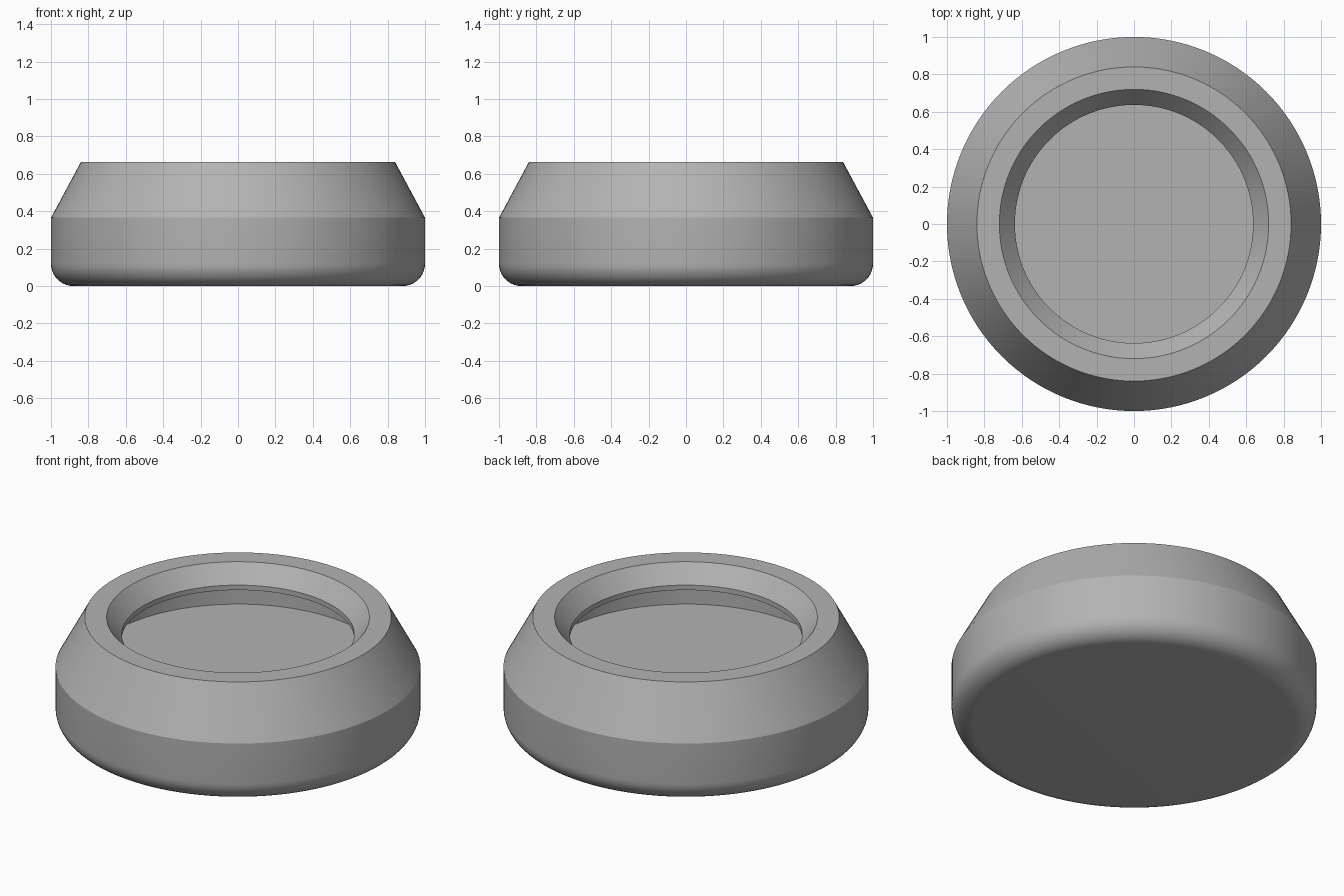
import bpy, bmesh, math

SEGMENTS = 128

# Remove the default object
cube = bpy.data.objects.get("Cube")
if cube:
    bpy.data.objects.remove(cube, do_unlink=True)

# Single plain grey
grey = bpy.data.materials.new("plain grey")
grey.use_nodes = True
colour = (0.45, 0.45, 0.45, 1)
grey.diffuse_color = colour
grey.node_tree.nodes["Principled BSDF"].inputs["Base Color"].default_value = colour


def lathe(name, profile):
    """Spin a (radius, height) profile round the z axis."""
    bm = bmesh.new()
    verts = [bm.verts.new((r, 0, z)) for r, z in profile]
    edges = [bm.edges.new(pair) for pair in zip(verts, verts[1:])]
    bmesh.ops.spin(bm, geom=verts + edges, cent=(0, 0, 0), axis=(0, 0, 1),
                   angle=math.tau, steps=SEGMENTS, use_duplicate=False)
    bmesh.ops.remove_doubles(bm, verts=bm.verts, dist=0.0005)
    bmesh.ops.recalc_face_normals(bm, faces=bm.faces)
    mesh = bpy.data.meshes.new(name)
    bm.to_mesh(mesh)
    bm.free()
    obj = bpy.data.objects.new(name, mesh)
    bpy.context.collection.objects.link(obj)
    mesh.materials.append(grey)
    bpy.ops.object.select_all(action="DESELECT")
    obj.select_set(True)
    bpy.context.view_layer.objects.active = obj
    bpy.ops.object.shade_smooth_by_angle(angle=math.radians(25))
    return obj


# Rounded foot, straight side, tapered shoulder
fillet = 0.12
outside = [(0, 0)]
for i in range(11):
    a = math.pi / 2 * i / 10
    outside.append((1 - fillet + fillet * math.sin(a), fillet * (1 - math.cos(a))))
outside += [(1, 0.365), (0.84, 0.663)]

# Bevelled mouth, short lip, undercut cavity and flat floor
inside = [(0.72, 0.663), (0.637, 0.56), (0.637, 0.53),
          (0.83, 0.53), (0.83, 0.355), (0, 0.355)]

lathe("round_bowl", outside + inside)
